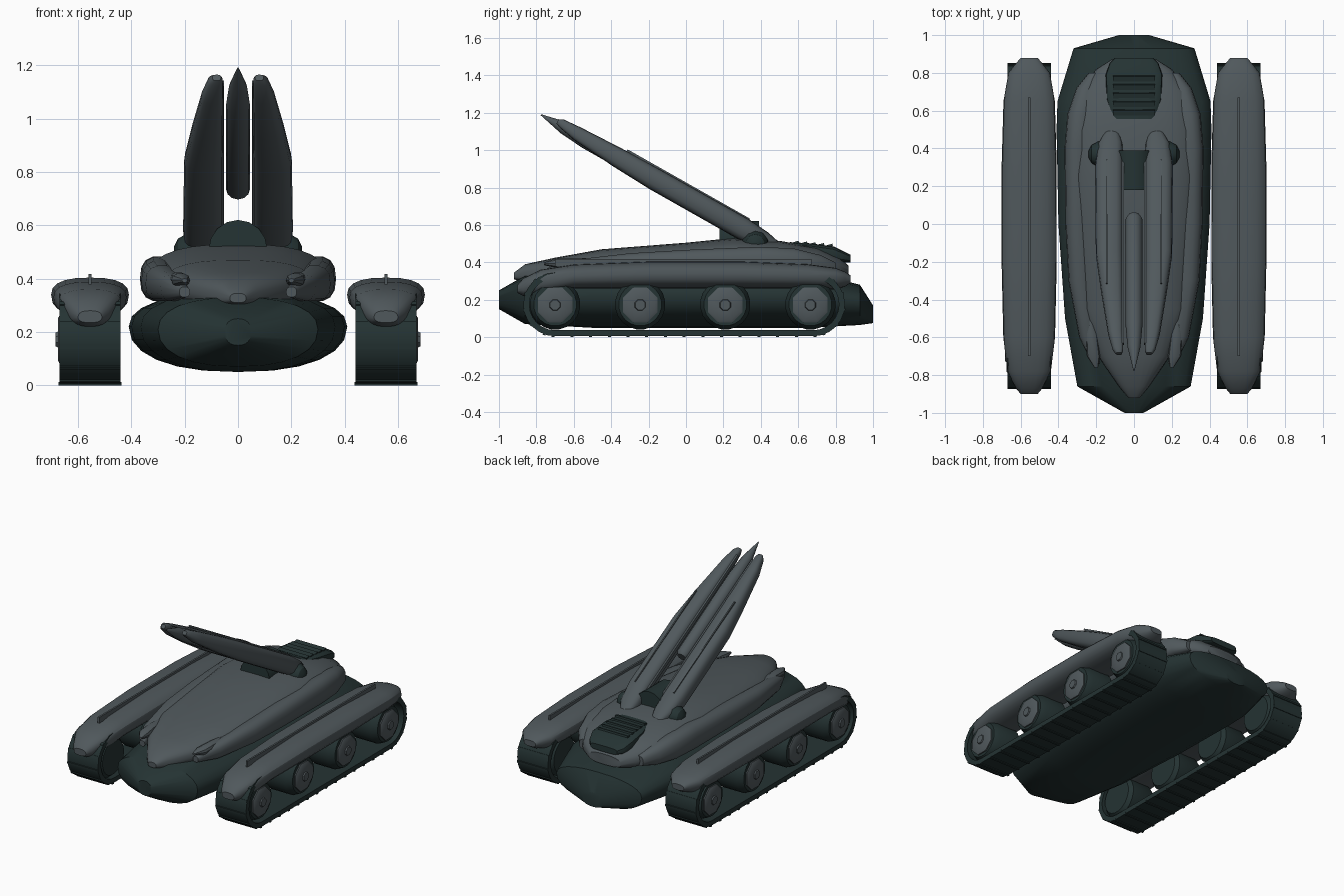
import bpy, bmesh, math
from mathutils import Matrix, Vector

if "Cube" in bpy.data.objects:
    bpy.data.objects.remove(bpy.data.objects["Cube"])


def material(name, col):
    m = bpy.data.materials.new(name)
    m.diffuse_color = (*col, 1)
    m.use_nodes = True
    m.node_tree.nodes["Principled BSDF"].inputs["Base Color"].default_value = m.diffuse_color
    return m


GREY = material("armour_grey", (0.080, 0.098, 0.107))
DARK = material("dark_green_grey", (0.018, 0.033, 0.033))


def finish(name, bm, mat, matrix=None):
    if matrix:
        bm.transform(matrix)
    bmesh.ops.recalc_face_normals(bm, faces=bm.faces)
    me = bpy.data.meshes.new(name)
    bm.to_mesh(me)
    bm.free()
    me.materials.append(mat)
    ob = bpy.data.objects.new(name, me)
    bpy.context.collection.objects.link(ob)
    return ob


def skin(bm, rings, caps=True, closed=False):
    """Bridge rings of points into a tube."""
    vs = [[bm.verts.new(p) for p in r] for r in rings]
    n = len(vs[0])
    pairs = list(zip(vs, vs[1:])) + ([(vs[-1], vs[0])] if closed else [])
    for a, b in pairs:
        for i in range(n):
            j = (i + 1) % n
            bm.faces.new((a[i], a[j], b[j], b[i]))
    if caps and not closed:
        bm.faces.new(vs[0])
        bm.faces.new(vs[-1])


def loft(name, stations, mat, side=1, n=20, px=0.85, pz=0.9, matrix=None):
    """Stations along y: (y, centre x, half width, z bottom, z widest, z top)."""
    rings = []
    for y, cx, hw, zb, zm, zt in stations:
        ring = []
        for i in range(n):
            c, s = math.cos(2 * math.pi * i / n), math.sin(2 * math.pi * i / n)
            x = cx * side + hw * math.copysign(abs(c) ** px, c)
            z = zm + ((zt - zm) if s > 0 else (zb - zm)) * abs(s) ** pz
            ring.append((x, y, z))
        rings.append(ring)
    bm = bmesh.new()
    skin(bm, rings)
    return finish(name, bm, mat, matrix)


def turned_x(name, profile, y, z, mat, side=1, n=16):
    """Turned part about an x axis, profile of (x, radius)."""
    rings = [[(side * x, y + r * math.cos(2 * math.pi * (i + .5) / n),
               z + r * math.sin(2 * math.pi * (i + .5) / n)) for i in range(n)]
             for x, r in profile]
    bm = bmesh.new()
    skin(bm, rings)
    return finish(name, bm, mat)


def box(name, centre, size, mat, matrix=None):
    bm = bmesh.new()
    bmesh.ops.create_cube(bm, size=1)
    bm.transform(Matrix.Translation(centre) @ Matrix.Diagonal((*size, 1)))
    return finish(name, bm, mat, matrix)


# Hull: dark lower boat and grey upper shell
loft("lower_hull", [
    (-1.0, 0, .05, .15, .20, .25), (-.86, 0, .30, .07, .21, .33),
    (-.5, 0, .365, .05, .22, .35), (0, 0, .40, .05, .22, .35),
    (.5, 0, .41, .05, .22, .35), (.65, 0, .405, .05, .22, .35),
    (.93, 0, .32, .065, .19, .28), (1.0, 0, .08, .075, .12, .17)], DARK, n=24)
loft("upper_hull", [
    (-.92, 0, .03, .31, .325, .345), (-.86, 0, .08, .29, .33, .39),
    (-.7, 0, .19, .29, .35, .425), (-.45, 0, .28, .29, .37, .47),
    (0, 0, .32, .30, .39, .505), (.25, 0, .335, .30, .39, .53),
    (.5, 0, .33, .30, .39, .515), (.7, 0, .29, .30, .38, .48),
    (.82, 0, .20, .30, .36, .43), (.87, 0, .12, .31, .34, .38)],
    GREY, n=28, px=.8, pz=.7)

# Launcher frame: local -y runs up the launch axis
ANGLE = math.radians(29.5)
axis = Vector((0, -math.cos(ANGLE), math.sin(ANGLE)))
base = Vector((0, .46, .49))
tilt = Matrix.Translation(base) @ Matrix.Rotation(-ANGLE, 4, 'X')

# Central missile
loft("missile", [
    (-.475, 0, .030, -.030, 0, .030), (-.50, 0, .045, -.045, 0, .045),
    (-1.14, 0, .045, -.045, 0, .045), (-1.28, 0, .034, -.034, 0, .034),
    (-1.42, 0, .003, -.003, 0, .003)], GREY, n=12, px=1, pz=1, matrix=tilt)

for s, tag in ((-1, "left"), (1, "right")):
    # Launcher arms with grooved edge strips
    loft("launcher_arm_" + tag, [
        (.04, .115, .030, -.02, .01, .03), (-.05, .125, .065, -.05, 0, .05),
        (-.18, .132, .074, -.06, 0, .062), (-.72, .130, .072, -.06, 0, .06),
        (-.95, .115, .058, -.05, 0, .056), (-1.2, .097, .040, -.03, 0, .046),
        (-1.30, .085, .028, -.01, .012, .038), (-1.325, .08, .016, 0, .015, .026)],
        GREY, s, n=16, px=.7, pz=.7, matrix=tilt)
    box("arm_strip_" + tag, (s * .058, -.70, .02), (.012, 1.14, .025), GREY, tilt)
    box("arm_ridge_" + tag, (s * .145, -.55, .061), (.008, .75, .012), GREY, tilt)
    turned_x("launcher_pivot_" + tag, [(.10, .075), (.19, .07), (.225, .05), (.24, .02)],
             .37, .50, DARK, s, 10)

    # Shoulder bulge along the shell
    loft("shoulder_" + tag, [
        (-.74, .20, .02, .33, .35, .37), (-.6, .245, .045, .315, .37, .415),
        (-.3, .285, .062, .315, .38, .45), (0, .295, .068, .315, .39, .468),
        (.4, .298, .070, .315, .40, .485), (.58, .285, .068, .315, .39, .475),
        (.72, .25, .055, .32, .38, .44), (.8, .20, .04, .33, .36, .40)],
        GREY, s, n=14, px=.8, pz=.8)
    # Headlamp blister
    loft("lamp_blister_" + tag, [
        (-.76, .20, .01, .385, .395, .40), (-.70, .215, .035, .37, .395, .42),
        (-.58, .225, .03, .38, .40, .425), (-.48, .23, .01, .40, .41, .42)],
        GREY, s, n=10)

    # Track fender and its fin
    X = .555
    loft("fender_" + tag, [
        (-.90, X, .045, .235, .255, .28), (-.87, X, .07, .22, .27, .315),
        (-.78, X, .115, .225, .31, .36), (-.6, X, .137, .26, .33, .388),
        (-.2, X, .146, .26, .34, .404), (.3, X, .146, .26, .34, .404),
        (.65, X, .136, .26, .335, .39), (.80, X, .11, .255, .325, .37),
        (.85, X, .07, .27, .32, .35), (.88, X, .045, .29, .31, .33)],
        GREY, s, n=20, px=.8, pz=.8)
    box("fender_fin_" + tag, (s * X, -.015, .398), (.012, 1.37, .04), GREY)

    # Track belt: rounded loop, hollow inside
    path = [(.68, -90 + 15 * i) for i in range(13)] + [(-.70, 90 + 15 * i) for i in range(13)]
    rings = []
    for cy, a in path:
        c, d = math.cos(math.radians(a)), math.sin(math.radians(a))
        rings.append([(s * x, cy + r * c, .175 + r * d)
                      for x, r in ((.44, .17), (.67, .17), (.67, .138), (.44, .138))])
    bm = bmesh.new()
    skin(bm, rings, closed=True)
    finish("track_belt_" + tag, bm, DARK)

    # Track cleats along the ground and around the ends
    for i in range(15):
        box("cleat_" + tag, (s * X, -.71 + i * .1, .006), (.236, .016, .012), DARK)
    for cy, a0 in ((.68, -70), (-.70, 130)):
        for k in range(5):
            a = math.radians(a0 + k * 30)
            m = Matrix.Translation((s * X, cy, .175)) @ Matrix.Rotation(a, 4, 'X')
            box("end_cleat_" + tag, (0, .169, 0), (.23, .01, .016), DARK, m)

    # Road wheels with faceted hub plates
    for y in (-.70, -.245, .21, .665):
        turned_x("road_wheel_" + tag, [(.445, .115), (.47, .135), (.62, .135), (.66, .115)],
                 y, .175, DARK, s, 20)
        turned_x("hub_" + tag, [(.655, .10), (.668, .10), (.676, .085), (.676, .032),
                                (.684, .028)], y, .172, GREY, s, 8)

# Launcher turntable drum between the arms
bm = bmesh.new()
skin(bm, [[(.11 * math.cos(math.pi * i / 8), y, .51 + .11 * math.sin(math.pi * i / 8))
           for i in range(16)] for y in (.18, .39)])
finish("launcher_drum", bm, DARK)

# Engine housing with slats at the rear
loft("engine_housing", [
    (.555, 0, .11, .44, .48, .508), (.66, 0, .145, .42, .47, .502),
    (.79, 0, .15, .40, .45, .485), (.85, 0, .13, .40, .43, .455),
    (.88, 0, .10, .40, .42, .44)], DARK, n=20, px=.5, pz=.5)
for i in range(5):
    y = .59 + i * .045
    m = Matrix.Translation((0, y, .506 - i * .004)) @ Matrix.Rotation(math.radians(15), 4, 'X')
    box("engine_slat", (0, 0, 0), (.22, .028, .012), DARK, m)

# Smooth shading with crisp edges
bpy.ops.object.select_all(action='SELECT')
bpy.context.view_layer.objects.active = bpy.data.objects["upper_hull"]
bpy.ops.object.shade_smooth_by_angle(angle=math.radians(32))
